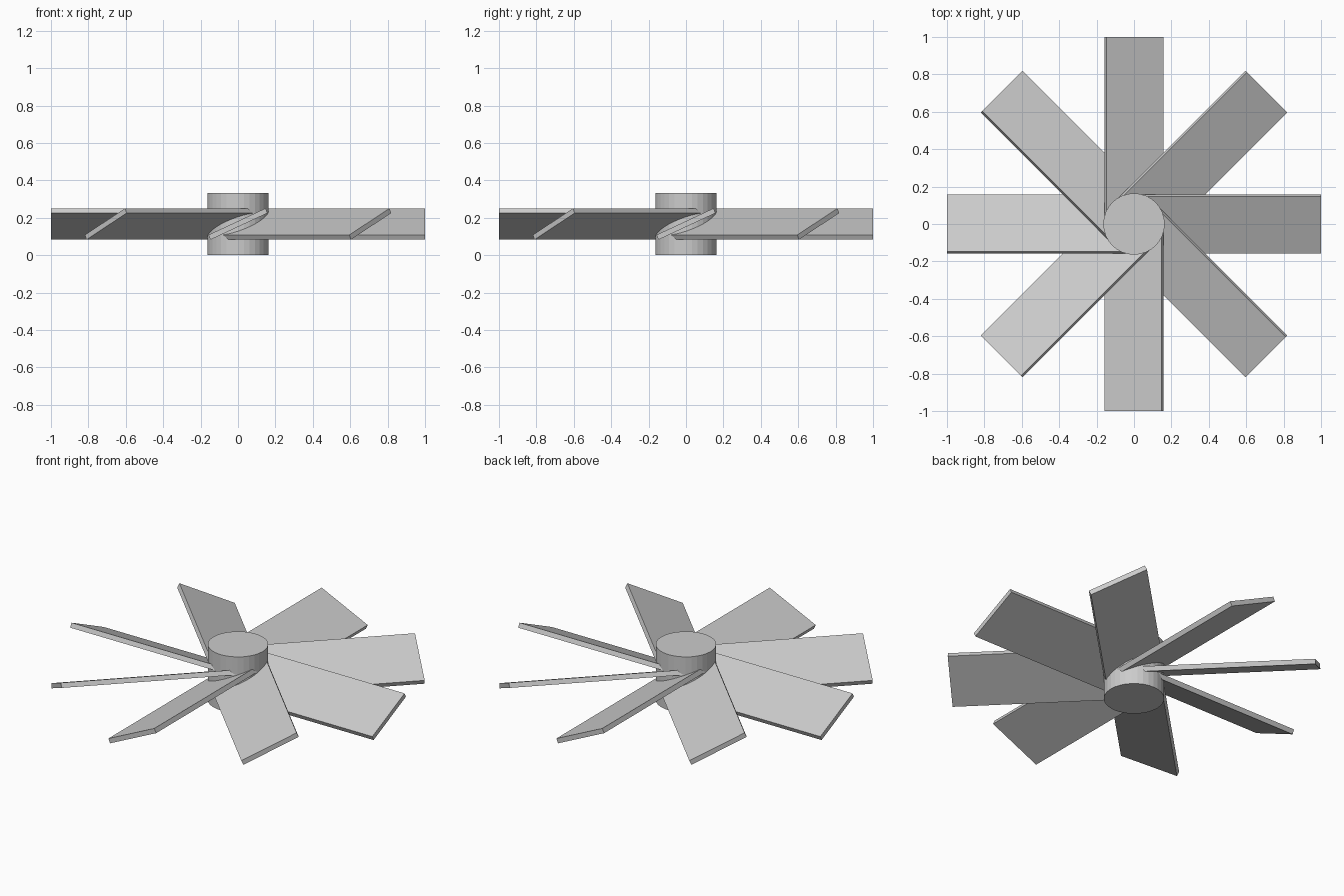
import bpy, math
from mathutils import Matrix

if "Cube" in bpy.data.objects:
    bpy.data.objects.remove(bpy.data.objects["Cube"])

HUB_R, HUB_H = 0.164, 0.333
BLADES, LENGTH, WIDTH, THICK = 8, 1.0, 0.336, 0.028
PITCH = math.radians(25)

# Central hub
bpy.ops.mesh.primitive_cylinder_add(vertices=32, radius=HUB_R, depth=HUB_H,
                                    location=(0, 0, HUB_H / 2))
bpy.context.object.name = "hub"

# Pitched flat blades, rooted inside the hub
for i in range(BLADES):
    bpy.ops.mesh.primitive_cube_add(size=1)
    blade = bpy.context.object
    blade.name = f"blade_{i + 1}"
    blade.data.transform(Matrix.Rotation(PITCH, 4, 'X')
                         @ Matrix.Translation((LENGTH / 2, 0, 0))
                         @ Matrix.Diagonal((LENGTH, WIDTH, THICK, 1)))
    blade.location.z = HUB_H / 2
    blade.rotation_euler.z = i * math.tau / BLADES
